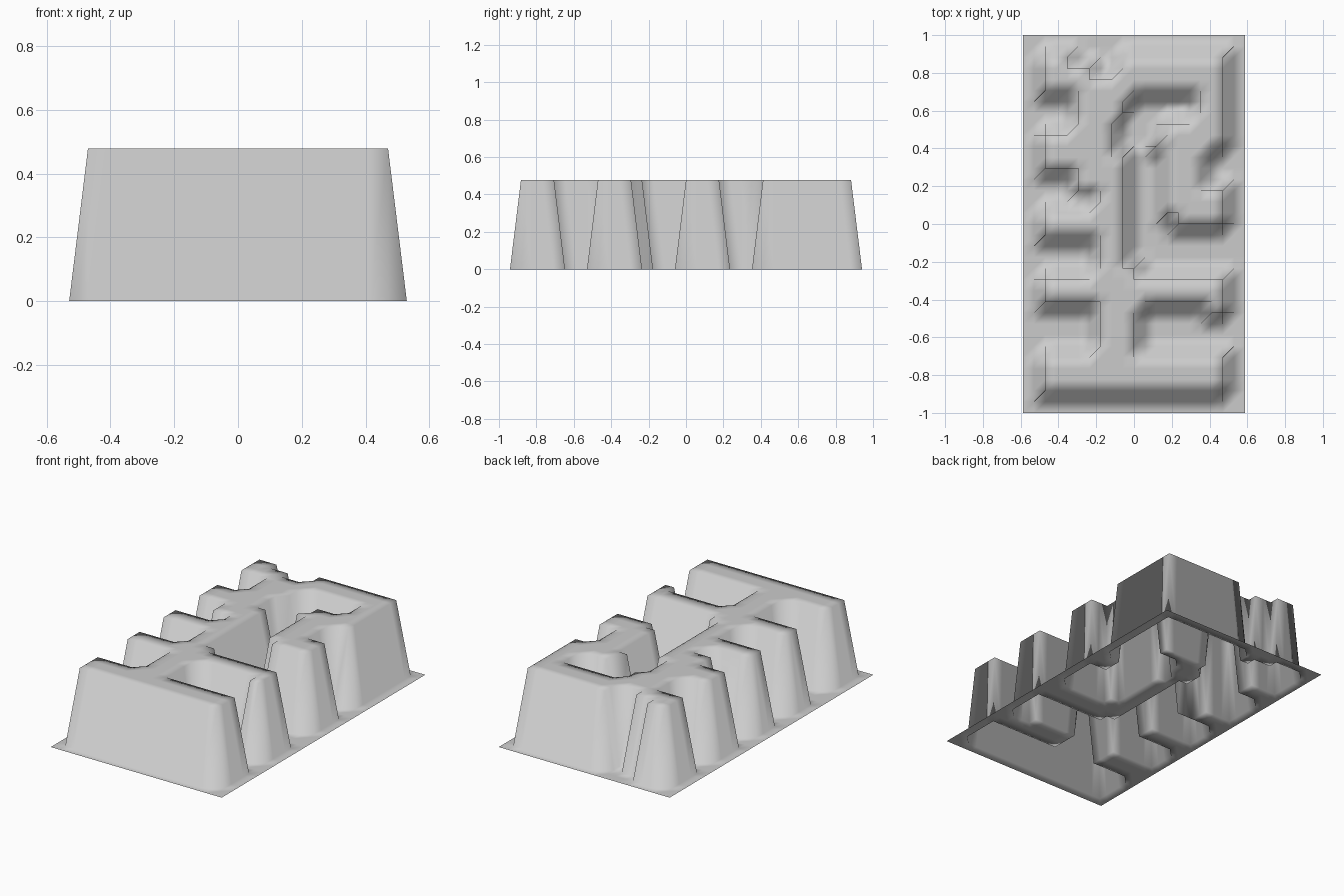
import bpy, bmesh

if "Cube" in bpy.data.objects:
    bpy.data.objects.remove(bpy.data.objects["Cube"])

S = 2 / 34          # grid cell size
H = 0.478           # plateau height
NX, NY = 10, 17     # half counts of the grid

# Bays carved into the raised block: (x0, x1, y0, y1) in grid steps, inclusive
left_bays = [(-9, -4, -11, -8), (-9, -4, -4, -2),
             (-9, -6, 2, 4), (-5, -4, 2, 2), (-9, -6, 9, 11)]
right_bays = [(1, 9, -11, -9), (1, 6, -8, -8), (1, 9, -4, -4),
              (0, 9, -3, -1), (7, 9, 4, 6)]
courtyard = [(0, 2, 0, 6), (3, 3, 0, 0), (-1, 1, 7, 7), (-1, 2, 8, 9),
             (0, 5, 10, 11)]
back_notch = [(-5, -2, 15, 15), (-3, -2, 14, 14)]
BAYS = left_bays + right_bays + courtyard + back_notch


def height(i, j):
    if abs(i) > 8 or abs(j) > 15:
        return 0.0
    if any(a <= i <= b and c <= j <= d for a, b, c, d in BAYS):
        return 0.0
    return H


# Open moulded sheet: flat rim, raised walls, one-cell sloped sides
bm = bmesh.new()
v = {(i, j): bm.verts.new((i * S, j * S, height(i, j)))
     for i in range(-NX, NX + 1) for j in range(-NY, NY + 1)}
for i in range(-NX, NX):
    for j in range(-NY, NY):
        a, b, c, d = v[i, j], v[i + 1, j], v[i + 1, j + 1], v[i, j + 1]
        bm.faces.new((a, b, c))
        bm.faces.new((a, c, d))
for f in bm.faces:
    f.smooth = True
mesh = bpy.data.meshes.new("moulded_sheet")
bm.to_mesh(mesh)
bm.free()
sheet = bpy.data.objects.new("moulded_sheet", mesh)
bpy.context.collection.objects.link(sheet)
